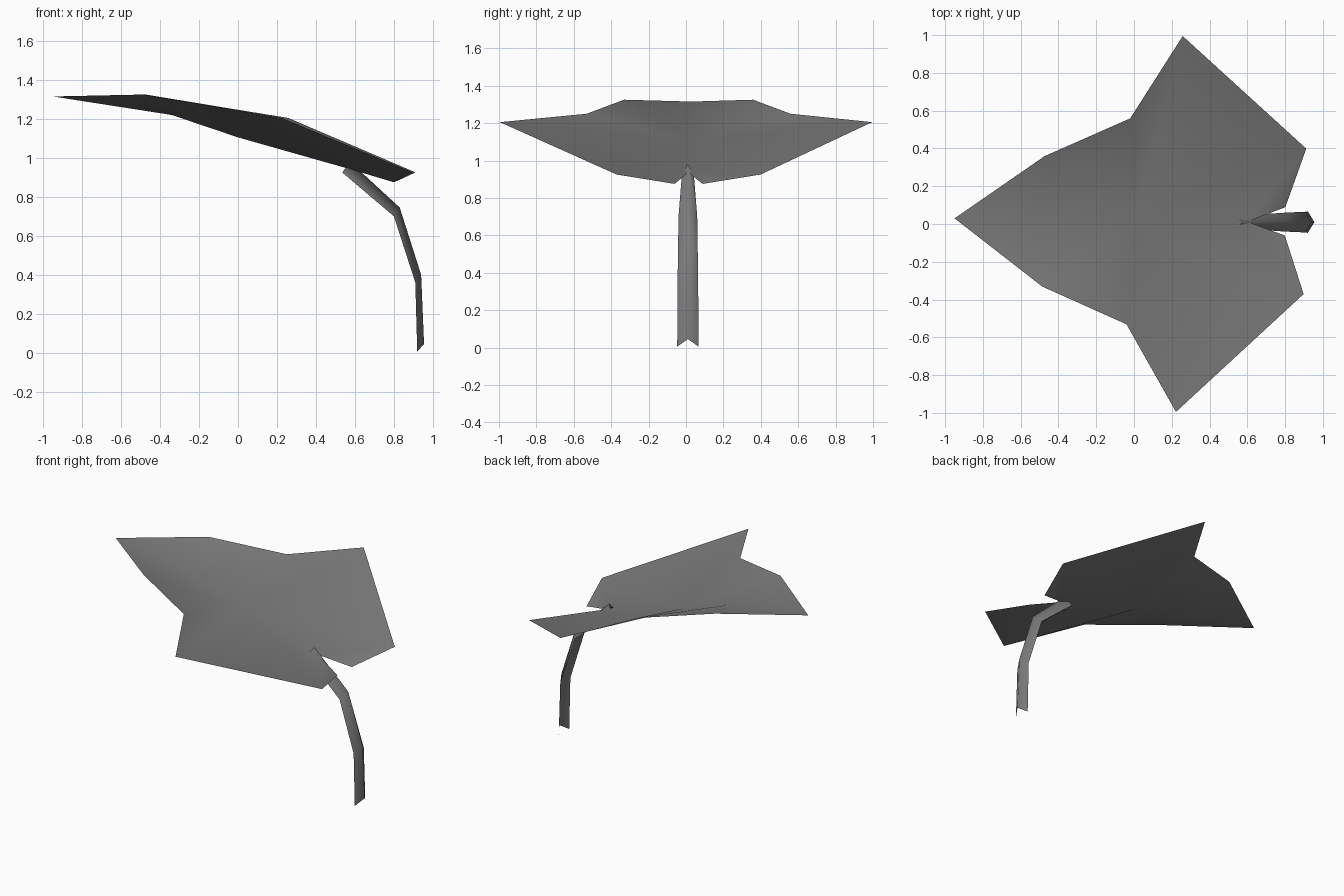
import bpy

cube = bpy.data.objects.get("Cube")
if cube:
    bpy.data.objects.remove(cube, do_unlink=True)

# Single matte grey
grey = bpy.data.materials.new("leaf_grey")
grey.use_nodes = True
colour = (0.2, 0.2, 0.2, 1.0)
grey.diffuse_color = colour
grey.node_tree.nodes["Principled BSDF"].inputs["Base Color"].default_value = colour


def make_sheet(name, verts, faces):
    mesh = bpy.data.meshes.new(name)
    mesh.from_pydata(verts, [], faces)
    mesh.materials.append(grey)
    mesh.polygons.foreach_set("use_smooth", [True] * len(mesh.polygons))
    obj = bpy.data.objects.new(name, mesh)
    bpy.context.scene.collection.objects.link(obj)
    return obj


# Leaf blade: a folded sheet, midrib shared by two mirrored halves
midrib = [(-0.95, 0.03, 1.315), (-0.34, 0.02, 1.22),
          (0.0, 0.015, 1.105), (0.6, 0.012, 0.935)]
margin = [(-0.48, 0.345, 1.325), (-0.03, 0.545, 1.25), (0.24, 0.995, 1.205),
          (0.905, 0.385, 0.925), (0.8, 0.075, 0.875)]
half_faces = [(0, 1, 4), (1, 2, 5, 4), (2, 6, 5), (2, 7, 6), (2, 3, 7), (3, 8, 7)]

leaf_verts = list(midrib)
leaf_faces = []
for side in (1, -1):
    shift = len(leaf_verts) - len(midrib)
    # slight skew makes the lobes uneven
    leaf_verts += [(x + 0.018 * side * y, side * y + 0.014 * (y < 0.9), z)
                   for x, y, z in margin]
    for face in half_faces:
        ids = [i if i < len(midrib) else i + shift for i in face]
        leaf_faces.append(ids if side == 1 else ids[::-1])
make_sheet("leaf_blade", leaf_verts, leaf_faces)

# Stem: an open V-shaped strip, ridge on the outer side of the bend
ridge = [(0.575, 0.98), (0.83, 0.745), (0.94, 0.4), (0.955, 0.045)]
edge = [(0.535, 0.925), (0.8, 0.7), (0.91, 0.36), (0.92, 0.005)]
half_width = [0.032, 0.05, 0.055, 0.057]
middle = 0.01

stem_verts = []
for (rx, rz), (ex, ez), w in zip(ridge, edge, half_width):
    stem_verts += [(ex, middle - w, ez), (rx, middle, rz), (ex, middle + w, ez)]
stem_faces = []
for ring in range(len(ridge) - 1):
    for k in range(2):
        a = ring * 3 + k
        stem_faces.append((a, a + 3, a + 4, a + 1))
make_sheet("stem", stem_verts, stem_faces)
